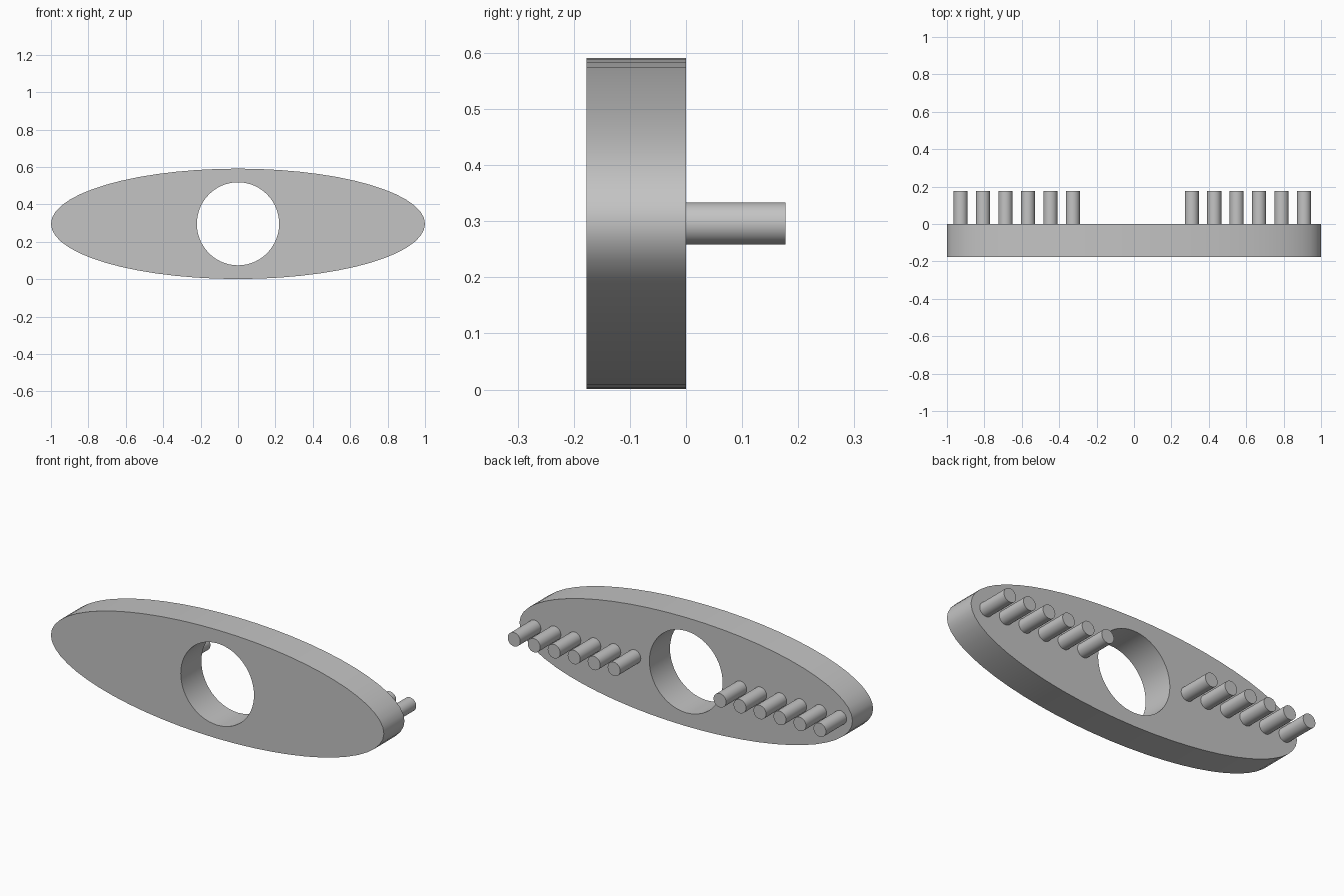
import bpy, bmesh
from math import sin, cos, pi, radians

cube = bpy.data.objects.get("Cube")
if cube:
    bpy.data.objects.remove(cube, do_unlink=True)

MID_Z = 0.296
DEPTH = 0.177

grey = bpy.data.materials.new("plain grey")
grey.use_nodes = True
colour = (0.55, 0.55, 0.55, 1)
grey.diffuse_color = colour
grey.node_tree.nodes["Principled BSDF"].inputs["Base Color"].default_value = colour


def finish(obj):
    obj.data.materials.append(grey)
    bpy.ops.object.select_all(action='DESELECT')
    obj.select_set(True)
    bpy.context.view_layer.objects.active = obj
    bpy.ops.object.shade_smooth_by_angle(angle=radians(35))


def ring(bm, rx, rz, y, count=56):
    return [bm.verts.new((rx * cos(2 * pi * i / count), y,
                          MID_Z + rz * sin(2 * pi * i / count)))
            for i in range(count)]


# Elliptical plate with a round hole: four loops bridged into a closed shell
bm = bmesh.new()
loops = [ring(bm, 1.0, 0.295, -DEPTH), ring(bm, 1.0, 0.295, 0),
         ring(bm, 0.22, 0.222, 0), ring(bm, 0.22, 0.222, -DEPTH)]
for k, a in enumerate(loops):
    b = loops[(k + 1) % 4]
    for i in range(len(a)):
        j = (i + 1) % len(a)
        bm.faces.new((a[i], a[j], b[j], b[i]))
bmesh.ops.recalc_face_normals(bm, faces=bm.faces)
mesh = bpy.data.meshes.new("oval_plate")
bm.to_mesh(mesh)
bm.free()
plate = bpy.data.objects.new("oval_plate", mesh)
bpy.context.collection.objects.link(plate)
finish(plate)

# Two rows of six round pegs on the back
for side, start in (("right", -0.927), ("left", 0.309)):
    for i in range(6):
        bpy.ops.mesh.primitive_cylinder_add(
            vertices=32, radius=0.0375, depth=DEPTH,
            location=(start + 0.12 * i, DEPTH / 2, MID_Z),
            rotation=(pi / 2, 0, 0))
        peg = bpy.context.object
        peg.name = f"{side}_peg_{i + 1}"
        finish(peg)
